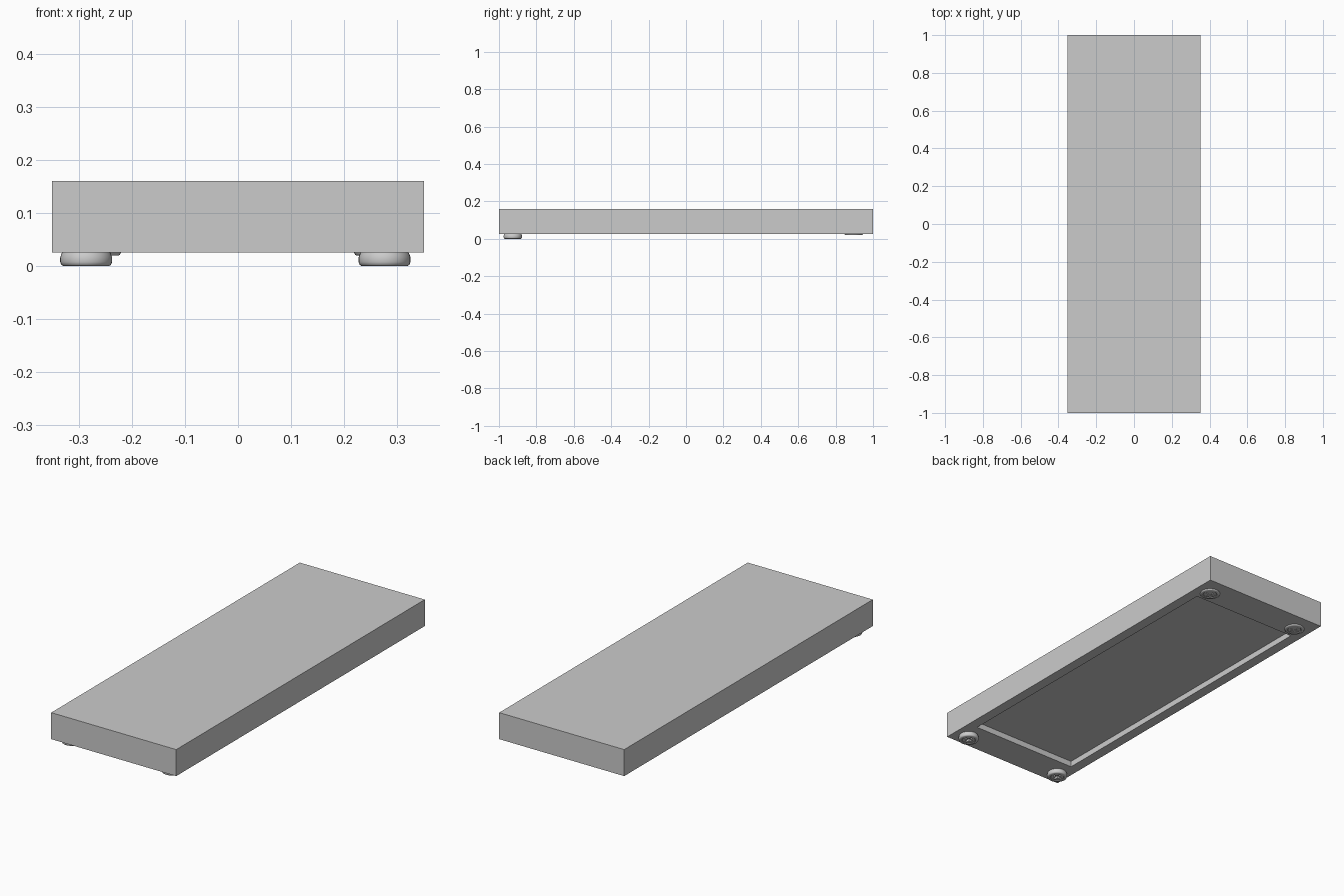
import bpy, bmesh
from math import radians, tau
from mathutils import Vector

cube = bpy.data.objects.get("Cube")
if cube:
    bpy.data.objects.remove(cube, do_unlink=True)

grey = bpy.data.materials.new("light_grey")
grey.use_nodes = True
grey.diffuse_color = (0.6, 0.6, 0.6, 1)
grey.node_tree.nodes["Principled BSDF"].inputs["Base Color"].default_value = grey.diffuse_color


def finish(bm, name):
    """Turn a bmesh into a grey object in the scene."""
    bmesh.ops.recalc_face_normals(bm, faces=bm.faces)
    mesh = bpy.data.meshes.new(name)
    bm.to_mesh(mesh)
    bm.free()
    mesh.materials.append(grey)
    obj = bpy.data.objects.new(name, mesh)
    bpy.context.collection.objects.link(obj)
    return obj


def box(bm, size, centre):
    verts = bmesh.ops.create_cube(bm, size=1)["verts"]
    bmesh.ops.scale(bm, vec=size, verts=verts)
    bmesh.ops.translate(bm, vec=centre, verts=verts)


# Slab with a shallow rectangular recess in its underside
BOTTOM, TOP = 0.025, 0.16
bm = bmesh.new()
box(bm, (0.704, 2, TOP - BOTTOM), (0, 0, (TOP + BOTTOM) / 2))
under = min(bm.faces, key=lambda f: f.calc_center_median().z)
under = bmesh.ops.extrude_discrete_faces(bm, faces=[under])["faces"][0]
bmesh.ops.scale(bm, vec=(0.85, 0.835, 1), verts=under.verts)
under = bmesh.ops.extrude_discrete_faces(bm, faces=[under])["faces"][0]
bmesh.ops.translate(bm, vec=(0, 0, 0.03), verts=under.verts)
finish(bm, "slab")

# Round foot: lathed profile with a dished underside
profile = [(0, 0.003), (0.031, 0.003), (0.034, 0), (0.044, 0), (0.047, 0.002),
           (0.049, 0.007), (0.049, 0.016), (0.047, 0.022), (0.044, 0.028), (0, 0.028)]
bm = bmesh.new()
points = [bm.verts.new((r, 0, z)) for r, z in profile]
edges = [bm.edges.new(pair) for pair in zip(points, points[1:])]
bmesh.ops.spin(bm, geom=points + edges, cent=(0, 0, 0), axis=(0, 0, 1),
               angle=tau, steps=32)
bmesh.ops.remove_doubles(bm, verts=bm.verts, dist=0.0001)
foot = finish(bm, "foot_front_left")
bpy.context.view_layer.objects.active = foot
foot.select_set(True)

# Crossed slots cut into the foot
for size in ((0.046, 0.012, 0.03), (0.012, 0.046, 0.03)):
    bm = bmesh.new()
    box(bm, size, (0, 0, 0))
    cutter = finish(bm, "slot_cutter")
    cutter.hide_render = True
    cut = foot.modifiers.new("slot", "BOOLEAN")
    cut.operation = "DIFFERENCE"
    cut.object = cutter
    bpy.ops.object.modifier_apply(modifier=cut.name)
    bpy.data.objects.remove(cutter, do_unlink=True)
bpy.ops.object.shade_smooth_by_angle(angle=radians(40))

# Four feet, the rear pair sunk deeper into the slab
foot.location = Vector((0.277, -0.926, 0))
for name, place in (("foot_front_right", (-0.287, -0.926, 0)),
                    ("foot_back_left", (0.268, 0.897, 0.019)),
                    ("foot_back_right", (-0.27, 0.897, 0.019))):
    copy = foot.copy()
    copy.name = name
    copy.location = place
    bpy.context.collection.objects.link(copy)
